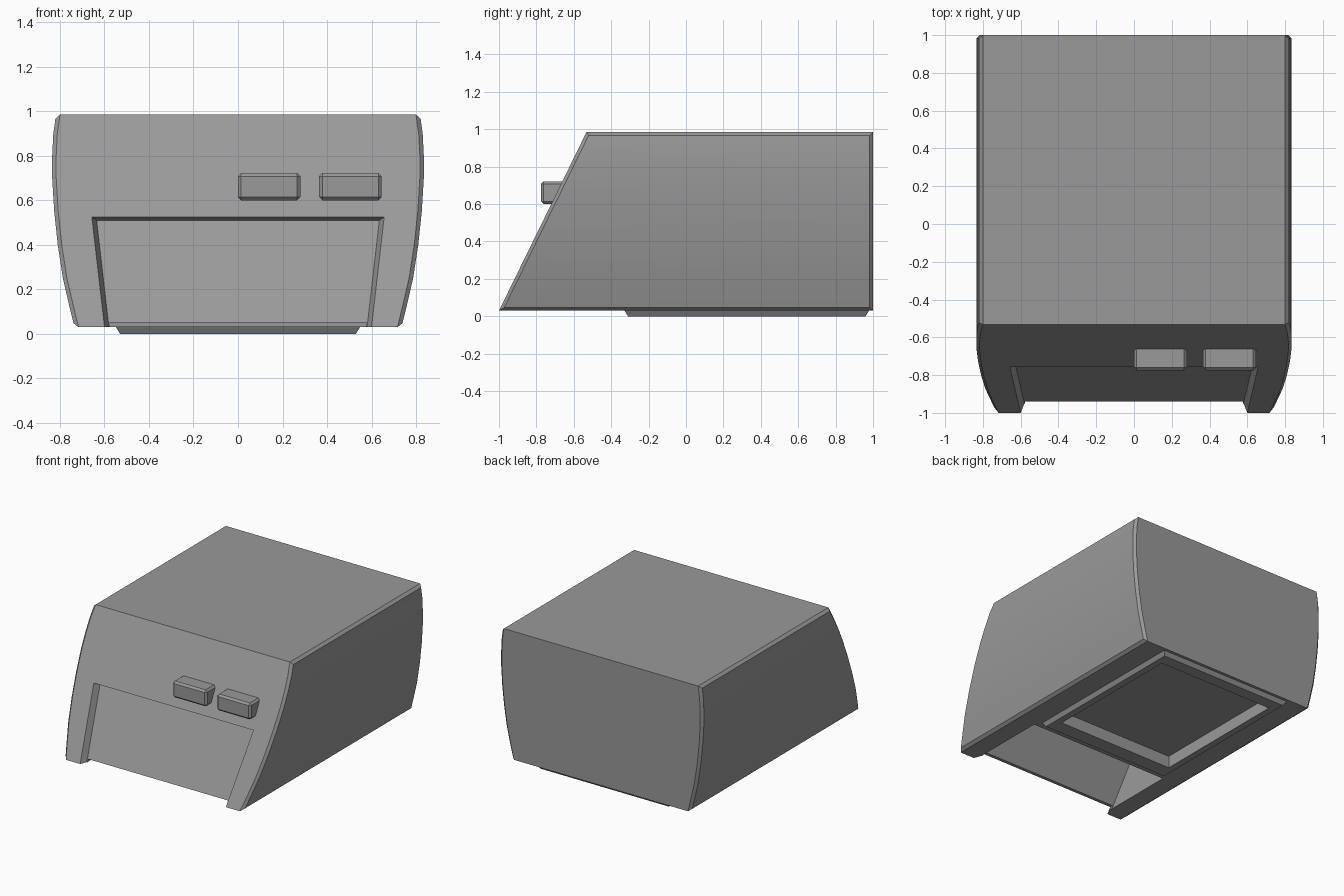
import bpy
import bmesh
from mathutils import Vector

if "Cube" in bpy.data.objects:
    bpy.data.objects.remove(bpy.data.objects["Cube"], do_unlink=True)

BOTTOM, TOP, BACK = 0.03, 0.985, 1.0

grey = bpy.data.materials.new("casing grey")
grey.use_nodes = True
grey.diffuse_color = (0.32, 0.32, 0.32, 1)
grey.node_tree.nodes["Principled BSDF"].inputs["Base Color"].default_value = (0.32, 0.32, 0.32, 1)


def front_y(z, depth=0.0):
    """Sloping front plane, moved back by depth."""
    return -1 + 0.49 * (z - BOTTOM) + depth


def loft(loop_a, loop_b):
    """Closed solid between two matching loops."""
    bm = bmesh.new()
    a = [bm.verts.new(p) for p in loop_a]
    b = [bm.verts.new(p) for p in loop_b]
    bm.faces.new(a)
    bm.faces.new(b[::-1])
    n = len(a)
    for i in range(n):
        bm.faces.new((a[i], b[i], b[(i + 1) % n], a[(i + 1) % n]))
    bmesh.ops.recalc_face_normals(bm, faces=bm.faces)
    return bm


def add_object(name, bm):
    mesh = bpy.data.meshes.new(name)
    bm.to_mesh(mesh)
    bm.free()
    mesh.materials.append(grey)
    obj = bpy.data.objects.new(name, mesh)
    bpy.context.collection.objects.link(obj)
    return obj


def activate(obj):
    bpy.ops.object.select_all(action="DESELECT")
    obj.select_set(True)
    bpy.context.view_layer.objects.active = obj


def cut(obj, bm):
    """Subtract a solid from obj, then discard the solid."""
    cutter = add_object("cutter", bm)
    cutter.hide_render = True
    activate(obj)
    mod = obj.modifiers.new("cut", "BOOLEAN")
    mod.operation, mod.solver, mod.object = "DIFFERENCE", "EXACT", cutter
    bpy.ops.object.modifier_apply(modifier=mod.name)
    bpy.data.objects.remove(cutter, do_unlink=True)


def rect(hx, y0, y1, z):
    return [Vector(p) for p in ((-hx, y0, z), (hx, y0, z), (hx, y1, z), (-hx, y1, z))]


def trapezoid(inset, depth, z0, z1, y=None):
    """Upright opening, wider at the top, lying along the front slope."""
    pts = []
    for side, z in ((-1, z0), (1, z0), (1, z1), (-1, z1)):
        half = 0.60 + 0.115 * (z - BOTTOM) - inset
        pts.append((side * half, front_y(z, depth) if y is None else y, z))
    return pts


# Casing: bowed sides, sloping front, chamfered side outlines
bow = [(0.735, BOTTOM), (0.757, 0.12), (0.787, 0.25), (0.81, 0.4), (0.826, 0.55),
       (0.835, 0.7), (0.835, 0.8), (0.83, 0.9), (0.818, TOP)]
section = bow + [(-x, z) for x, z in reversed(bow)]
bm = loft([(x, front_y(z), z) for x, z in section], [(x, BACK, z) for x, z in section])
bm.normal_update()
rims = [e for e in bm.edges
        if sum(abs(f.normal.x) > 0.7 for f in e.link_faces) == 1]
bmesh.ops.bevel(bm, geom=rims, offset=0.018, segments=1, affect="EDGES")
casing = add_object("casing", bm)

# Front recess, hollow behind the panel and slot below it
cut(casing, loft(trapezoid(-0.02, -0.05, -0.1, 0.54), trapezoid(0.02, 0.05, -0.1, 0.51)))
cut(casing, loft(trapezoid(0.022, 0.075, -0.1, 0.49), trapezoid(0.022, 0, -0.1, 0.49, y=-0.38)))
cut(casing, loft(rect(0.576, -0.97, -0.39, -0.1), rect(0.576, -0.97, -0.39, 0.05)))

# Base plate with tapered rim
base = add_object("base_plate", loft(rect(0.53, -0.31, 0.96, 0), rect(0.55, -0.33, 0.98, BOTTOM + 0.002)))

# Sunken well in the underside
for part in (casing, base):
    cut(part, loft(rect(0.48, -0.2, 0.87, -0.1), rect(0.48, -0.2, 0.87, 0.09)))

# Pair of push buttons
for name, x in (("right_button", 0.14), ("left_button", 0.505)):
    bm = loft([(x + p.x, p.y, p.z) for p in rect(0.14, -0.775, -0.6, 0.6)],
              [(x + p.x, p.y, p.z) for p in rect(0.14, -0.775, -0.6, 0.722)])
    bmesh.ops.bevel(bm, geom=bm.edges[:], offset=0.014, segments=1, affect="EDGES")
    add_object(name, bm)

# Smooth the bowed sides, keep the chamfers crisp
activate(casing)
bpy.ops.object.shade_smooth_by_angle(angle=0.3)
